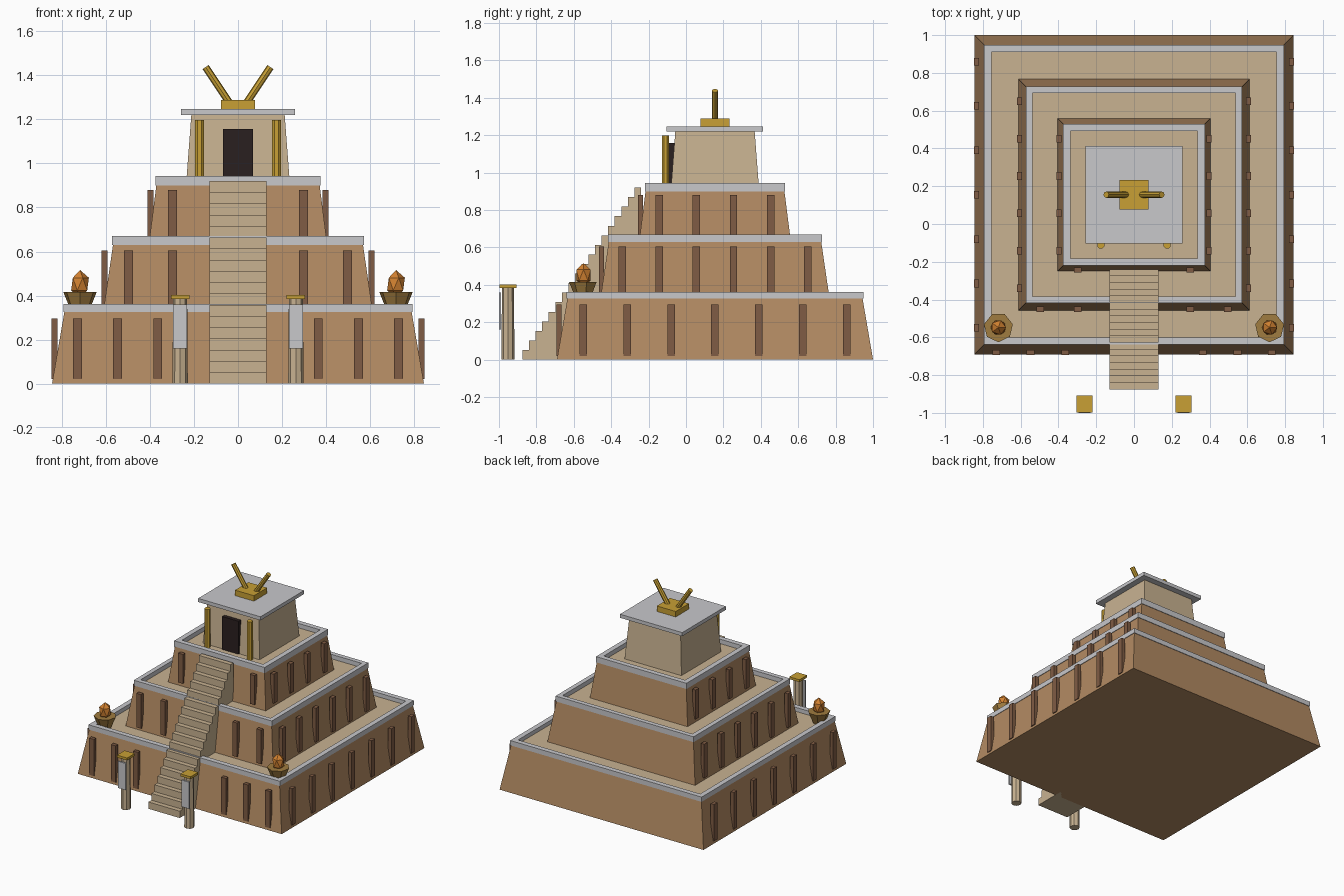
import bpy, bmesh, math
from mathutils import Vector

if "Cube" in bpy.data.objects:
    bpy.data.objects.remove(bpy.data.objects["Cube"])

CY = 0.155  # centre of the stepped tower in y


def material(name, rgb):
    m = bpy.data.materials.new(name)
    m.diffuse_color = (*rgb, 1)
    m.use_nodes = True
    m.node_tree.nodes["Principled BSDF"].inputs["Base Color"].default_value = m.diffuse_color
    return m


BRICK = material("brown brick", (0.445, 0.254, 0.122))
SAND = material("sandstone", (0.578, 0.445, 0.283))
STONE = material("pale grey stone", (0.58, 0.58, 0.60))
RIB = material("dark brick", (0.216, 0.107, 0.058))
GOLD = material("gold", (0.578, 0.352, 0.035))
DARK = material("dark doorway", (0.023, 0.014, 0.014))
FLAME = material("flame orange", (0.64, 0.22, 0.03))
BRONZE = material("bronze", (0.35, 0.20, 0.05))


def finish(name, bm, *mats):
    bmesh.ops.recalc_face_normals(bm, faces=bm.faces)
    me = bpy.data.meshes.new(name)
    bm.to_mesh(me)
    bm.free()
    for m in mats:
        me.materials.append(m)
    ob = bpy.data.objects.new(name, me)
    bpy.context.collection.objects.link(ob)
    return ob


def loft(bm, rings):
    """Closed solid through rings of points."""
    vs = [[bm.verts.new(p) for p in r] for r in rings]
    for a, b in zip(vs, vs[1:]):
        for i in range(len(a)):
            j = (i + 1) % len(a)
            bm.faces.new((a[i], a[j], b[j], b[i]))
    bm.faces.new(vs[0][::-1])
    bm.faces.new(vs[-1])


def square(h, z, cx=0, cy=CY):
    return [(cx + sx * h, cy + sy * h, z) for sx, sy in ((-1, -1), (1, -1), (1, 1), (-1, 1))]


def box(name, mat, x0, x1, y0, y1, z0, z1):
    bm = bmesh.new()
    loft(bm, [[(x0, y0, z), (x1, y0, z), (x1, y1, z), (x0, y1, z)] for z in (z0, z1)])
    return finish(name, bm, mat)


def rod(name, mat, p0, p1, r0, r1, n=8, turn=0.0):
    p0, p1 = Vector(p0), Vector(p1)
    q = (p1 - p0).to_track_quat('Z', 'Y')
    bm = bmesh.new()
    loft(bm, [[p + q @ Vector((r * math.cos(turn + math.tau * i / n),
                               r * math.sin(turn + math.tau * i / n), 0)) for i in range(n)]
              for p, r in ((p0, r0), (p1, r1))])
    return finish(name, bm, mat)


def tier(name, z0, z1, h0, h1):
    """Sloped brick block with a sandstone floor on top."""
    bm = bmesh.new()
    loft(bm, [square(h0, z0), square(h1, z1)])
    ob = finish(name, bm, BRICK, SAND)
    for p in ob.data.polygons:
        p.material_index = int(p.normal.z > 0.9)


def parapet(name, z0, z1, outer, inner):
    bm = bmesh.new()
    rings = [[bm.verts.new(p) for p in square(h, z)]
             for h, z in ((outer, z0), (outer, z1), (inner, z1), (inner, z0))]
    for k in range(4):
        a, b = rings[k], rings[(k + 1) % 4]
        for i in range(4):
            j = (i + 1) % 4
            bm.faces.new((a[i], a[j], b[j], b[i]))
    finish(name, bm, STONE)


def ribs(level, face, front_xs, side_offsets, z0, z1):
    """Upright buttresses on the front and both sides."""
    w, t0, t1 = 0.02, face - 0.025, face + 0.002
    for x in front_xs:
        for s in (-1, 1):
            box(f"{level}_front_rib", RIB, s * x - w, s * x + w, CY - t1, CY - t0, z0, z1)
    for d in side_offsets:
        for s in (-1, 1):
            xs = sorted((s * t0, s * t1))
            box(f"{level}_side_rib", RIB, *xs, CY + d - w, CY + d + w, z0, z1)


# Three stepped tiers with parapets and buttresses
tier("lower_tier", 0.0, 0.332, 0.845, 0.788)
tier("middle_tier", 0.33, 0.637, 0.612, 0.567)
tier("upper_tier", 0.635, 0.91, 0.405, 0.37)
parapet("lower_parapet", 0.326, 0.362, 0.793, 0.755)
parapet("middle_parapet", 0.63, 0.67, 0.572, 0.538)
parapet("upper_parapet", 0.90, 0.943, 0.375, 0.337)
ribs("lower", 0.846, (0.73, 0.548, 0.365), [0.235 * i for i in range(-3, 4)], 0.02, 0.295)
ribs("middle", 0.618, (0.497, 0.298), [0.198 * (i - 2.5) for i in range(6)], 0.35, 0.605)
ribs("upper", 0.409, (0.297,), [0.198 * (i - 1.5) for i in range(4)], 0.66, 0.88)

# Solid staircase extruded from a stepped profile
N, Y0, Y1, TOP = 18, -0.875, -0.24, 0.92
profile = [(Y0, 0.0)]
for i in range(N):
    z = TOP * (i + 1) / N
    profile += [(Y0 + (Y1 - Y0) * i / N, z), (Y0 + (Y1 - Y0) * (i + 1) / N, z)]
profile.append((Y1, 0.0))
bm = bmesh.new()
loft(bm, [[(x, y, z) for y, z in profile] for x in (-0.13, 0.13)])
finish("staircase", bm, SAND)

# Shrine on the summit
bm = bmesh.new()
loft(bm, [square(0.236, 0.905), square(0.212, 1.222)])
finish("shrine_walls", bm, SAND)
box("shrine_roof", STONE, -0.258, 0.258, CY - 0.258, CY + 0.258, 1.22, 1.247)
box("doorway", DARK, -0.068, 0.068, -0.09, -0.06, 0.905, 1.157)
box("horn_base", GOLD, -0.078, 0.078, CY - 0.078, CY + 0.078, 1.247, 1.288)

for s in (-1, 1):
    rod("roof_horn", GOLD, (s * 0.035, CY, 1.27), (s * 0.147, CY, 1.438), 0.017, 0.017)
    rod("door_pillar", GOLD, (s * 0.175, -0.11, 0.91), (s * 0.175, -0.11, 1.197), 0.021, 0.021,
        turn=math.pi / 8)

    # Banner posts before the stairs
    px, py = s * 0.263, -0.952
    rod("post", SAND, (px, py, 0), (px, py, 0.386), 0.035, 0.032)
    box("post_cap", GOLD, px - 0.042, px + 0.042, py - 0.045, py + 0.045, 0.384, 0.402)
    box("post_banner", STONE, px - 0.032, px + 0.032, -1.0, -0.988, 0.16, 0.36)

    # Fire bowls on the lower terrace
    bx, by = s * 0.718, -0.548
    rod("fire_bowl", BRONZE, (bx, by, 0.33), (bx, by, 0.416), 0.042, 0.078, 7, math.pi / 2)
    bm = bmesh.new()
    bmesh.ops.create_icosphere(bm, subdivisions=1, radius=1)
    for v in bm.verts:
        v.co = (bx + v.co.x * 0.045, by + v.co.y * 0.045, 0.452 + v.co.z * 0.064)
    finish("flame", bm, FLAME)
